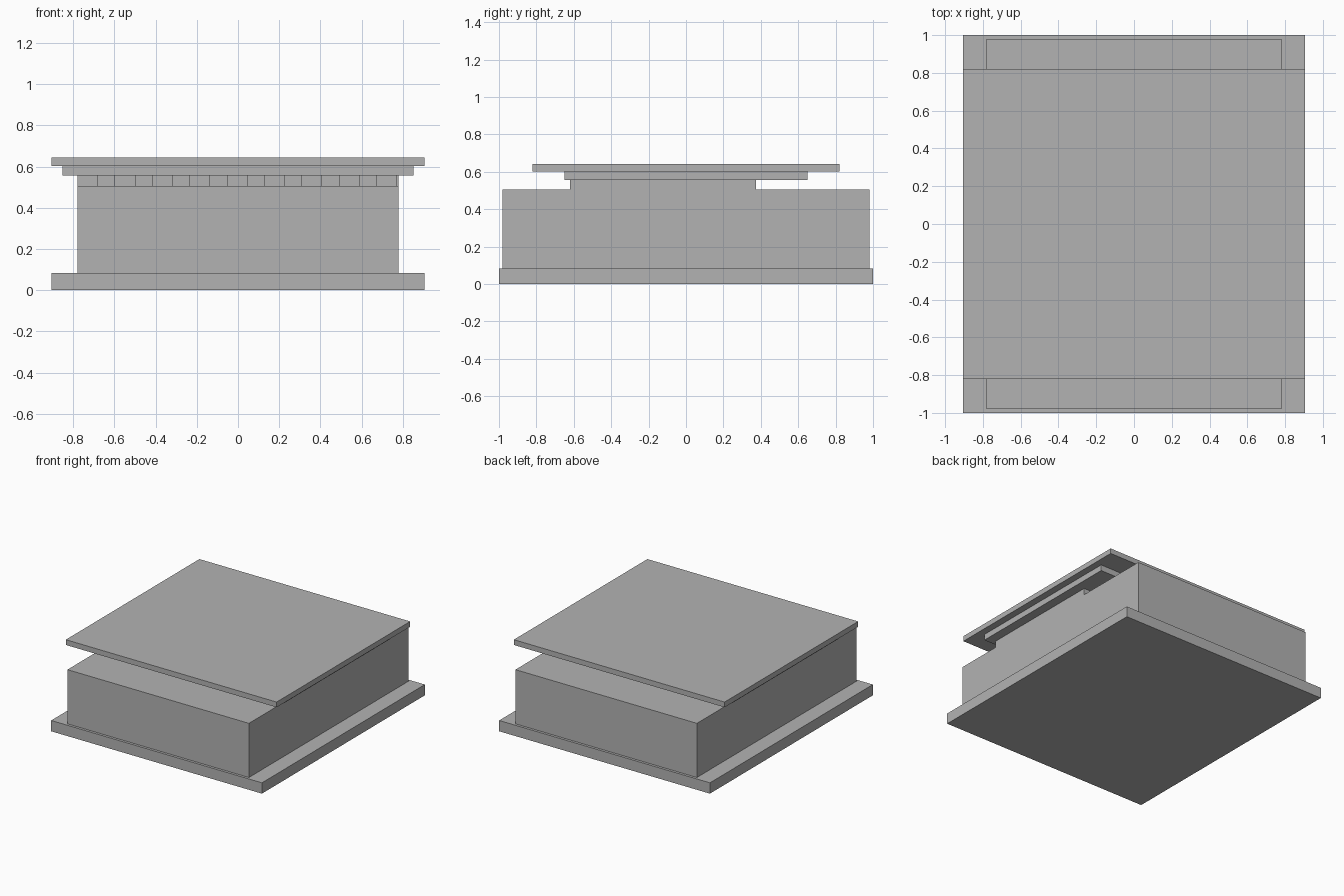
import bpy

if "Cube" in bpy.data.objects:
    bpy.data.objects.remove(bpy.data.objects["Cube"])

stone = bpy.data.materials.new("grey_stone")
stone.diffuse_color = (0.45, 0.45, 0.45, 1)
stone.use_nodes = True
stone.node_tree.nodes["Principled BSDF"].inputs["Base Color"].default_value = stone.diffuse_color


def box(name, x0, x1, y0, y1, z0, z1):
    bpy.ops.mesh.primitive_cube_add(
        size=1, location=((x0 + x1) / 2, (y0 + y1) / 2, (z0 + z1) / 2))
    ob = bpy.context.object
    ob.name = name
    ob.scale = (x1 - x0, y1 - y0, z1 - z0)
    bpy.ops.object.transform_apply(location=False, rotation=False, scale=True)
    ob.data.materials.append(stone)
    return ob


# Plinth and main body
box("base_slab", -0.906, 0.906, -1.0, 1.0, 0, 0.084)
box("body", -0.78, 0.78, -0.98, 0.98, 0.084, 0.505)

# Frieze block set towards the front, under the cornice
box("frieze", -0.78, 0.78, -0.612, 0.375, 0.505, 0.556)

# Row of dentils along the front of the frieze
for i in range(9):
    x = -0.78 + i * 0.1815
    box(f"dentil_{i + 1}", x, x + 0.1, -0.62, -0.612, 0.505, 0.556)

# Stepped cornice
box("cornice_lower", -0.852, 0.852, -0.65, 0.65, 0.556, 0.602)
box("cornice_top", -0.906, 0.906, -0.82, 0.82, 0.602, 0.643)
